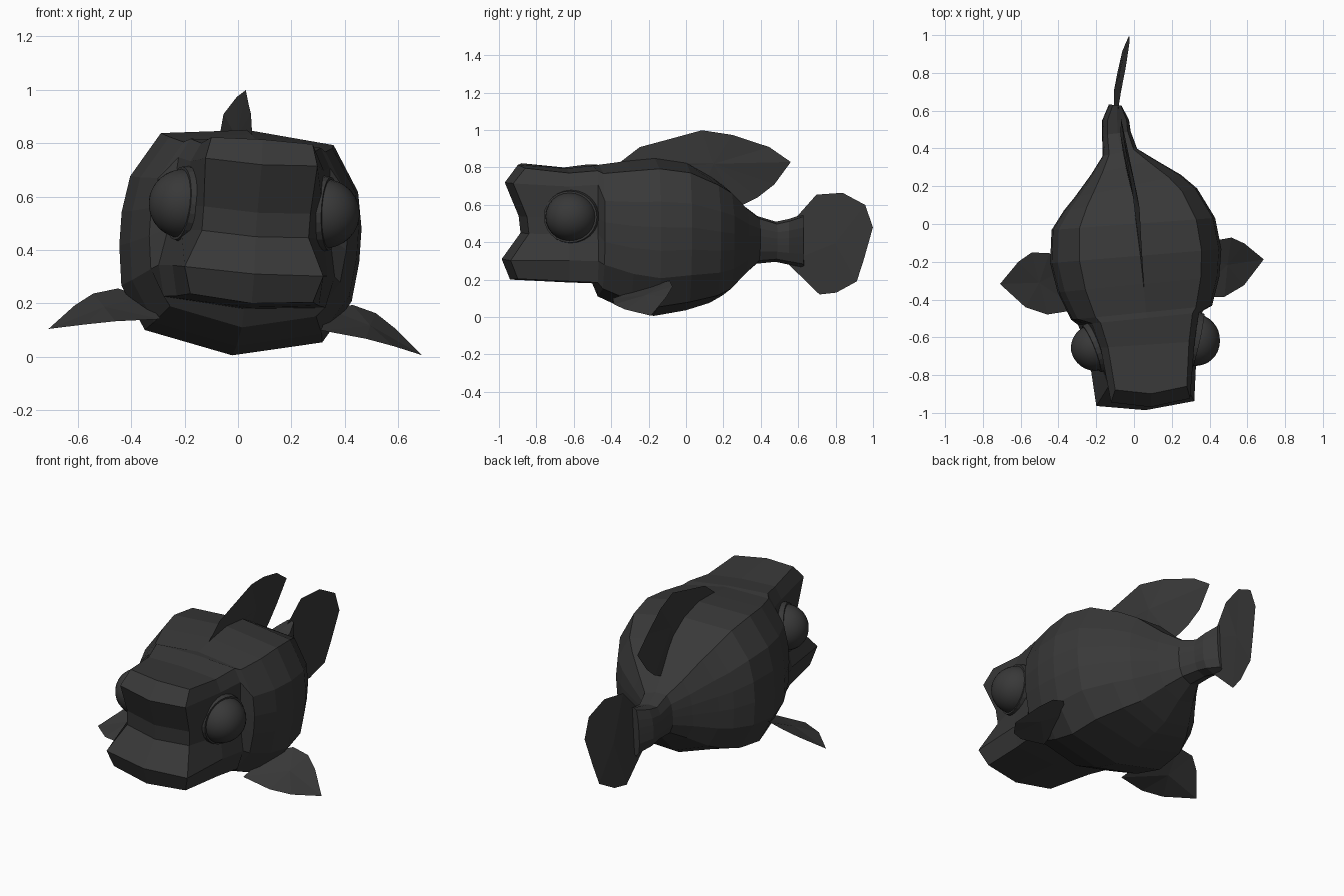
import bpy, bmesh, math
from mathutils import Vector, Matrix

cube = bpy.data.objects.get("Cube")
if cube:
    bpy.data.objects.remove(cube, do_unlink=True)

charcoal = bpy.data.materials.new("charcoal")
COLOUR = (0.04, 0.04, 0.04, 1)
charcoal.use_nodes = True
charcoal.diffuse_color = COLOUR
shader = charcoal.node_tree.nodes["Principled BSDF"]
shader.inputs["Base Color"].default_value = COLOUR

# Swimming pose: a sideways spine curve and a slight roll
SPINE = [(-1.1, .075), (-.6, .05), (-.2, .01), (.1, -.012), (.3, -.055),
         (.45, -.09), (.62, -.1), (1.1, -.01)]
ROLL = Matrix.Rotation(math.radians(4), 3, 'Y')
PIVOT = Vector((0, 0, .43))


def spine_x(y):
    for (a, xa), (b, xb) in zip(SPINE, SPINE[1:]):
        if y <= b:
            return xa + (xb - xa) * (y - a) / (b - a)
    return SPINE[-1][1]


def pose(p):
    v = ROLL @ (Vector(p) - PIVOT) + PIVOT
    slope = (spine_x(v.y + .1) - spine_x(v.y - .1)) / .2
    return Vector((v.x + spine_x(v.y), v.y - slope * v.x, v.z))


def finish(name, bm, smooth=False):
    for v in bm.verts:
        v.co = pose(v.co)
    bmesh.ops.recalc_face_normals(bm, faces=bm.faces)
    for f in bm.faces:
        f.smooth = smooth
    mesh = bpy.data.meshes.new(name)
    bm.to_mesh(mesh)
    bm.free()
    mesh.materials.append(charcoal)
    obj = bpy.data.objects.new(name, mesh)
    bpy.context.collection.objects.link(obj)
    return obj


# Half cross-sections from top centre to bottom centre (width, height fractions)
TRUNK = [(0, 1), (.72, .92), (.95, .52), (1, .2), (1, -.1), (.96, -.45),
         (.74, -.83), (0, -1)]
HEAD = [(0, 1), (.74, .97), (.86, .74), (.9, .2), (.92, -.1), (1, -.55),
        (.92, -.92), (0, -1)]
# y, half width, top, bottom
HEAD_RINGS = [(-.64, .29, .795, .185), (-.5, .33, .81, .18)]
TRUNK_RINGS = [(-.47, .37, .815, .11), (-.32, .425, .835, .04), (-.17, .45, .85, .005),
               (0, .43, .825, .035), (.13, .35, .75, .075), (.2, .28, .7, .115),
               (.3, .17, .6, .215), (.38, .09, .54, .285), (.48, .075, .51, .295),
               (.55, .07, .525, .28), (.63, .03, .55, .26)]
# Rim of the open mouth and lips
LIPS = [(0, -.9, .815), (.19, -.87, .81), (.21, -.935, .73), (.2, -.86, .55),
        (.2, -.85, .46), (.26, -.95, .32), (.23, -.91, .22), (0, -.94, .2)]


def half_ring(profile, y, w, top, bottom):
    mid, h = (top + bottom) / 2, (top - bottom) / 2
    return [(x * w, y, mid + z * h) for x, z in profile]


# Body: lofted rings with the mouth closed by a recessed grid
halves = [LIPS] + [half_ring(HEAD, *r) for r in HEAD_RINGS]
halves += [half_ring(TRUNK, *r) for r in TRUNK_RINGS]
bm = bmesh.new()
rings = []
for half in halves:
    mirrored = [(-x, y, z) for x, y, z in half[-2:0:-1]]
    rings.append([bm.verts.new(p) for p in half + mirrored])
n = len(rings[0])
for a, b in zip(rings, rings[1:]):
    for i in range(n):
        j = (i + 1) % n
        bm.faces.new((a[i], a[j], b[j], b[i]))
bm.faces.new(rings[-1])
front = rings[0]
centre = [front[0]]
centre += [bm.verts.new((0, y - .035, z - .01)) for x, y, z in LIPS[2:6]]
centre.append(front[7])
for i in range(1, 6):
    for side, other in ((front[i], front[i + 1]), (front[n - i], front[n - i - 1])):
        bm.faces.new((side, centre[i - 1], centre[i], other))
finish("body", bm)


# Fins: thin tapered blades, thickest along their middle
def blade(name, outline, thickness):
    bm = bmesh.new()
    pts = [Vector(p) for p in outline]
    mid = sum(pts, Vector()) / len(pts)
    normal = Vector()
    for p, q in zip(pts, pts[1:] + pts[:1]):
        normal += (p - mid).cross(q - mid)
    normal.normalize()
    edge = [bm.verts.new(p) for p in pts]
    for s in (1, -1):
        peak = bm.verts.new(mid + normal * thickness * s)
        for p, q in zip(edge, edge[1:] + edge[:1]):
            bm.faces.new((p, q, peak))
    finish(name, bm)


DORSAL = [(-.36, .825), (-.25, .91), (-.1, .95), (.08, 1.0), (.24, .975), (.44, .91),
          (.56, .83), (.47, .71), (.38, .64), (.28, .59), (.1, .72), (-.15, .8)]
TAIL = [(.56, .5), (.7, .655), (.84, .665), (.96, .6), (1.0, .48), (.95, .31),
        (.91, .19), (.8, .13), (.71, .12), (.54, .29)]
blade("dorsal_fin", [(0, y, z) for y, z in DORSAL], .012)
blade("tail_fin", [(0, y, z) for y, z in TAIL], .008)

PECTORAL = [(.3, -.42, .12), (.47, -.43, .1), (.58, -.38, .08), (.7, -.25, .055),
            (.6, -.15, .15), (.53, -.11, .2), (.44, -.12, .225), (.35, -.2, .2)]

# Paired parts: pectoral fins, eyes and eye rims
for side, s in (("left", 1), ("right", -1)):
    blade(side + "_pectoral_fin", [(x * s, y, z) for x, y, z in PECTORAL], .012)

    look = Vector((s, -.3, .04)).normalized()
    place = Matrix.Translation((.265 * s, -.635, .555)) @ look.to_track_quat('Z', 'Y').to_matrix().to_4x4()
    bm = bmesh.new()
    bmesh.ops.create_uvsphere(bm, u_segments=24, v_segments=16, radius=.13, matrix=place)
    finish(side + "_eye", bm, smooth=True)

    bm = bmesh.new()
    bmesh.ops.create_cone(bm, cap_ends=True, segments=24, radius1=.148, radius2=.138,
                          depth=.06, matrix=place @ Matrix.Translation((0, 0, -.01)))
    finish(side + "_eye_rim", bm)
